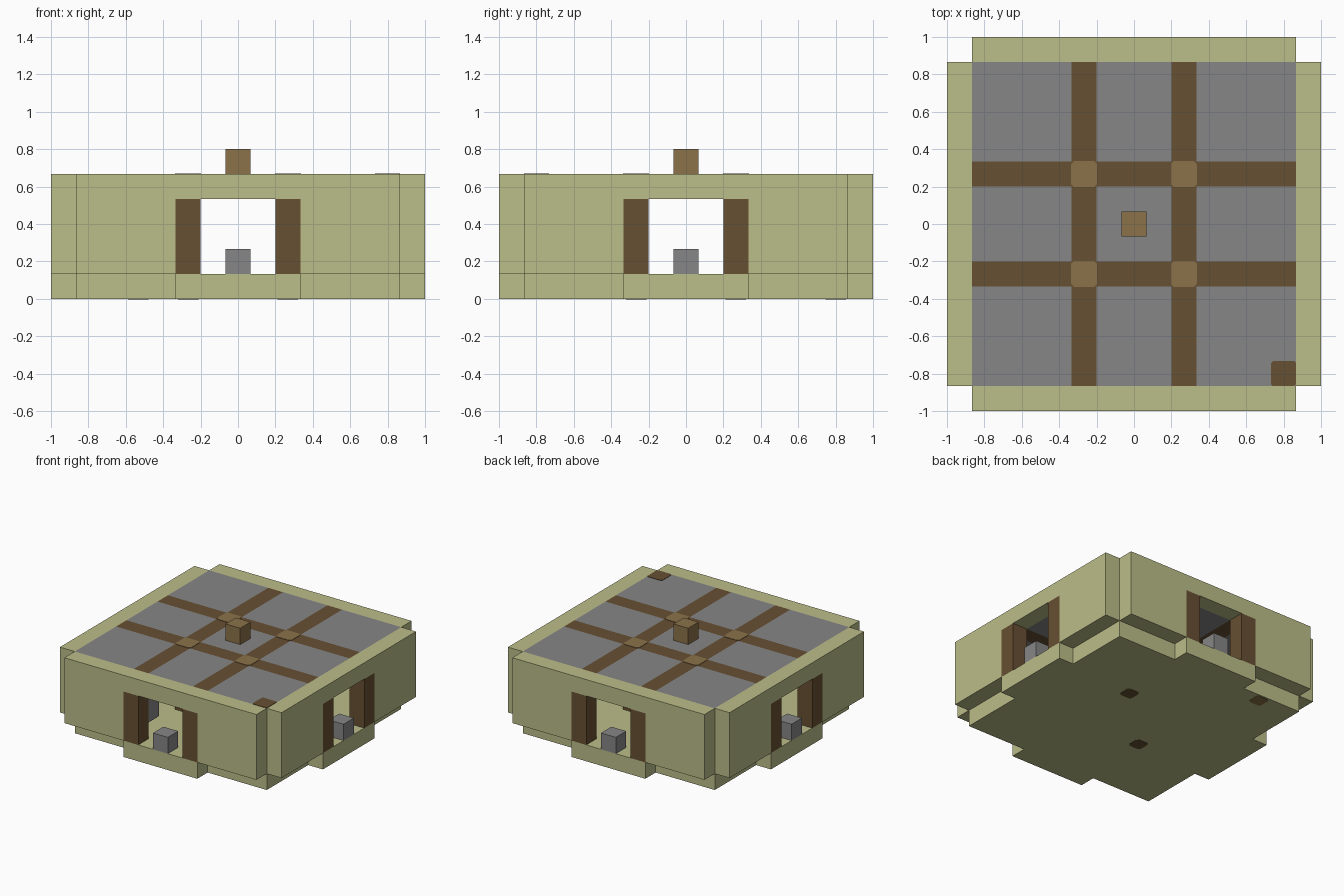
import bpy, bmesh, math
from mathutils import Matrix, Vector

old = bpy.data.objects.get("Cube")
if old:
    bpy.data.objects.remove(old)

U = 2 / 15                      # one block
IN, OUT = 6.5 * U, 7.5 * U      # inner hall edge, outer wall face
GAP, DOOR = 1.5 * U, 2.5 * U    # clear opening, opening with posts
POST = 2 * U


def material(name, rgb):
    m = bpy.data.materials.new(name)
    m.use_nodes = True
    m.diffuse_color = (*rgb, 1)
    m.node_tree.nodes["Principled BSDF"].inputs["Base Color"].default_value = (*rgb, 1)
    return m


PLASTER = material("pale green plaster", (0.50, 0.51, 0.25))
STONE = material("grey stone", (0.24, 0.24, 0.24))
WOOD = material("dark brown wood", (0.136, 0.080, 0.033))
TAN = material("tan cut wood", (0.258, 0.171, 0.067))


def finish(name, bm, *mats):
    bmesh.ops.recalc_face_normals(bm, faces=bm.faces)
    me = bpy.data.meshes.new(name)
    bm.to_mesh(me)
    bm.free()
    for m in mats:
        me.materials.append(m)
    ob = bpy.data.objects.new(name, me)
    bpy.context.collection.objects.link(ob)
    return ob


def prism(name, points, along, mat, matrix=Matrix()):
    """Extrude a flat outline along a vector."""
    bm = bmesh.new()
    face = bm.faces.new([bm.verts.new(p) for p in points])
    new = bmesh.ops.extrude_face_region(bm, geom=[face], use_keep_orig=True)["geom"]
    bmesh.ops.translate(bm, vec=Vector(along),
                        verts=[v for v in new if isinstance(v, bmesh.types.BMVert)])
    bm.transform(matrix)
    return finish(name, bm, mat)


def box(name, x, y, z0, z1, mat, matrix=Matrix(), half=U / 2):
    pts = [(x + sx * half, y + sy * half, z0)
           for sx, sy in ((-1, -1), (1, -1), (1, 1), (-1, 1))]
    return prism(name, pts, (0, 0, z1 - z0), mat, matrix)


def chip(name, x, y, z, half, cut, mat):
    """Thin square plate with clipped corners."""
    pts = []
    for i in range(4):
        r = Matrix.Rotation(i * math.pi / 2, 3, 'Z')
        for p in ((half, cut - half, 0), (half, half - cut, 0)):
            pts.append(r @ Vector(p) + Vector((x, y, z - 0.003)))
    return prism(name, pts, (0, 0, 0.006), mat)


# Floor slab with a doorstep on every side
quarter = [(IN, -IN), (IN, -DOOR), (OUT, -DOOR), (OUT, DOOR), (IN, DOOR)]
outline = []
for i in range(4):
    r = Matrix.Rotation(i * math.pi / 2, 3, 'Z')
    outline += [r @ Vector((x, y, 0)) for x, y in quarter]
prism("floor", outline, (0, 0, U), PLASTER)

# Four walls, each with a doorway, two door posts and a threshold stone
profile = [(-IN, U), (-DOOR, U), (-DOOR, 4 * U), (DOOR, 4 * U),
           (DOOR, U), (IN, U), (IN, 5 * U), (-IN, 5 * U)]
for i, side in enumerate(("front", "left", "back", "right")):
    turn = Matrix.Rotation(i * math.pi / 2, 4, 'Z')
    prism(side + "_wall", [(x, -OUT, z) for x, z in profile], (0, U, 0), PLASTER, turn)
    for s in (-1, 1):
        box(f"{side}_door_post_{'a' if s < 0 else 'b'}", s * POST, -7 * U, U, 4 * U, WOOD, turn)
    box(side + "_threshold_stone", 0, -7 * U, U, 2 * U, STONE, turn)

# Stone block behind the front door post
box("inner_stone", -POST, -6 * U, 2 * U, 4 * U, STONE)

# Roof slab cut into stone panels and crossing beams
bm = bmesh.new()
bmesh.ops.create_cube(bm, size=1, matrix=Matrix.Translation((0, 0, 4.5 * U))
                      @ Matrix.Diagonal((2 * IN, 2 * IN, U, 1)))
for axis in (Vector((1, 0, 0)), Vector((0, 1, 0))):
    for d in (-DOOR, -GAP, GAP, DOOR):
        bmesh.ops.bisect_plane(bm, geom=bm.verts[:] + bm.edges[:] + bm.faces[:],
                               plane_co=axis * d, plane_no=axis)
for f in bm.faces:
    c = f.calc_center_median()
    if any(GAP < abs(v) < DOOR for v in (c.x, c.y)):
        f.material_index = 1
finish("roof", bm, STONE, WOOD)

# Pillars with their cut ends showing in the roof
for sx in (-1, 1):
    for sy in (-1, 1):
        tag = ("left" if sx > 0 else "right") + ("_back" if sy > 0 else "_front")
        box("pillar_" + tag, sx * POST, sy * POST, U, 4 * U, WOOD)
        chip("pillar_end_" + tag, sx * POST, sy * POST, 5 * U, 0.07, 0.016, TAN)

# Odd blocks set in the roof corner and in the underside
chip("roof_corner_block", 6 * U, -6 * U, 5 * U, U / 2, 0.01, WOOD)
chip("underside_block_back", POST, POST, 0, 0.055, 0.016, WOOD)
chip("underside_block_front", -POST, -POST, 0, 0.055, 0.016, WOOD)
chip("underside_block_edge", -4 * U, 6 * U, 0, 0.055, 0.016, TAN)

# Block on top of the roof
box("roof_block", 0, 0, 5 * U, 6 * U, TAN)
